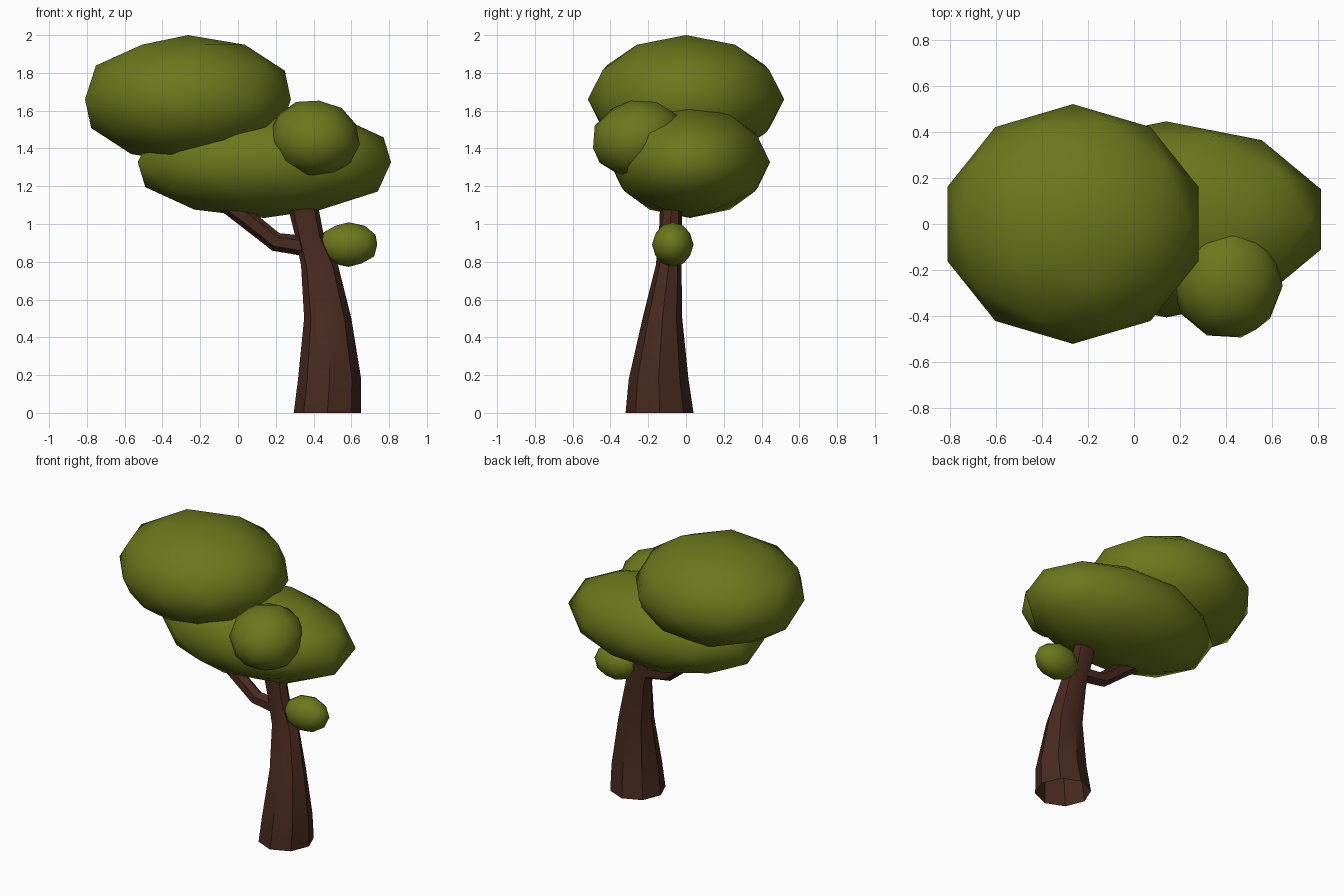
import bpy, bmesh, math
from mathutils import Vector, Euler

if "Cube" in bpy.data.objects:
    bpy.data.objects.remove(bpy.data.objects["Cube"])

def material(name, color):
    m = bpy.data.materials.new(name)
    m.diffuse_color = color
    m.use_nodes = True
    m.node_tree.nodes["Principled BSDF"].inputs["Base Color"].default_value = m.diffuse_color
    return m

LEAF = material("leaf_green", (0.147, 0.188, 0.012, 1))
BARK = material("bark_brown", (0.065, 0.023, 0.014, 1))

def finish(name, bm, mat, angle):
    bmesh.ops.recalc_face_normals(bm, faces=bm.faces)
    me = bpy.data.meshes.new(name)
    bm.to_mesh(me)
    bm.free()
    me.materials.append(mat)
    for p in me.polygons:
        p.use_smooth = True
    me.set_sharp_from_angle(angle=math.radians(angle))
    ob = bpy.data.objects.new(name, me)
    bpy.context.collection.objects.link(ob)
    return ob

def foliage(name, center, radii, rot=(0, 0, 0)):
    """Low-poly ellipsoid of leaves."""
    bm = bmesh.new()
    bmesh.ops.create_icosphere(bm, subdivisions=2, radius=1)
    turn = Euler([math.radians(a) for a in rot])
    for v in bm.verts:
        p = Vector([c * r for c, r in zip(v.co, radii)])
        p.rotate(turn)
        v.co = p + Vector(center)
    return finish(name, bm, LEAF, 45)

def limb(name, rings, sides):
    """Tapering tube; ring = (x, y, z, radius x, radius y, lean about y). Open at the start."""
    bm = bmesh.new()
    loops = []
    for x, y, z, rx, ry, lean in rings:
        turn = Euler((0, math.radians(lean), 0))
        loop = []
        for i in range(sides):
            a = math.tau * i / sides
            p = Vector((rx * math.cos(a), ry * math.sin(a), 0))
            p.rotate(turn)
            loop.append(bm.verts.new(p + Vector((x, y, z))))
        loops.append(loop)
    for lo, hi in zip(loops, loops[1:]):
        for i in range(sides):
            j = (i + 1) % sides
            bm.faces.new((lo[i], lo[j], hi[j], hi[i]))
    bm.faces.new(loops[-1])
    return finish(name, bm, BARK, 40)

# Trunk, bending left as it rises into the leaves
limb("trunk", [
    (0.473, -0.14, 0.00, 0.178, 0.18, 0),
    (0.485, -0.145, 0.18, 0.167, 0.158, 0),
    (0.475, -0.125, 0.50, 0.125, 0.105, 0),
    (0.432, -0.092, 0.78, 0.098, 0.068, 0),
    (0.380, -0.083, 0.93, 0.076, 0.061, 0),
    (0.347, -0.08, 1.08, 0.080, 0.058, 0),
    (0.320, -0.08, 1.20, 0.078, 0.055, 0),
], 8)

# Side branch reaching up to the left
limb("branch", [
    (0.38, -0.08, 0.88, 0.055, 0.05, -90),
    (0.20, -0.08, 0.905, 0.050, 0.047, -68),
    (0.05, -0.08, 1.025, 0.050, 0.045, -53),
    (-0.10, -0.08, 1.13, 0.042, 0.04, -53),
], 6)

# Leaf masses
foliage("upper_foliage", (-0.265, 0, 1.66), (0.573, 0.52, 0.34))
foliage("middle_foliage", (0.14, 0.02, 1.327), (0.705, 0.425, 0.295))
foliage("front_foliage", (0.405, -0.255, 1.453), (0.242, 0.25, 0.205), (12, 4, 15))
foliage("small_leaf_tuft", (0.585, -0.07, 0.891), (0.160, 0.110, 0.118))
